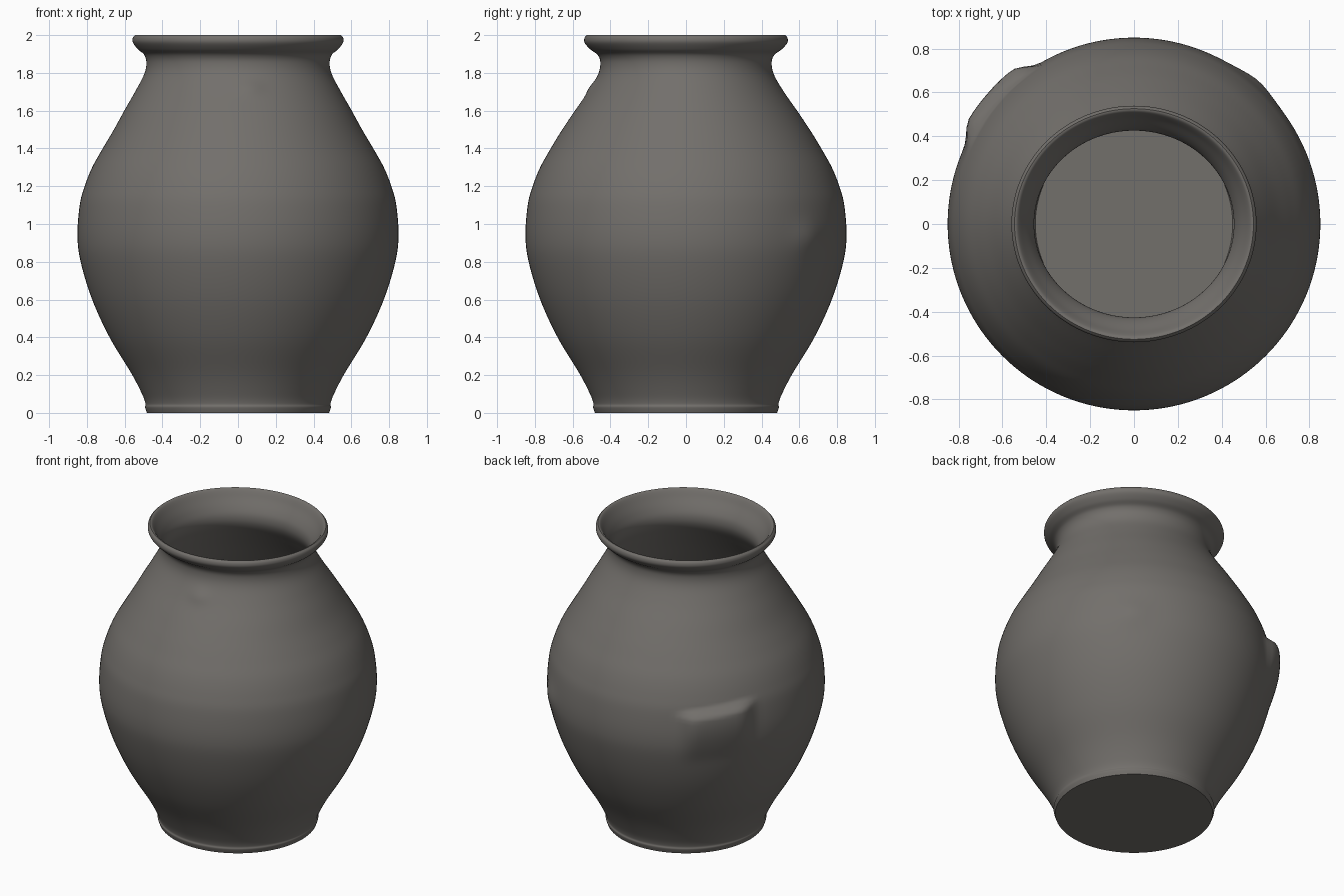
import bpy, bmesh, math

if "Cube" in bpy.data.objects:
    bpy.data.objects.remove(bpy.data.objects["Cube"])

SEGMENTS = 144
STEPS = 6

# Outer wall from foot to lip as (radius, height)
OUTER = [(0.482, 0.0), (0.492, 0.03), (0.490, 0.05), (0.508, 0.10), (0.565, 0.21),
         (0.680, 0.40), (0.772, 0.60), (0.833, 0.80), (0.850, 0.94), (0.838, 1.10),
         (0.812, 1.20), (0.772, 1.30), (0.716, 1.40), (0.657, 1.50), (0.602, 1.60),
         (0.545, 1.70), (0.498, 1.79), (0.485, 1.85), (0.496, 1.895), (0.530, 1.925),
         (0.556, 1.96), (0.557, 1.985), (0.545, 2.0)]
# Inner wall from lip down to the floor
INNER = [(0.545, 2.0), (0.530, 1.993), (0.508, 1.96), (0.475, 1.90), (0.456, 1.84),
         (0.466, 1.78), (0.512, 1.70), (0.570, 1.60), (0.625, 1.50), (0.684, 1.40),
         (0.778, 1.20), (0.818, 0.94), (0.740, 0.60), (0.648, 0.40), (0.530, 0.20),
         (0.450, 0.05)]


def smooth(a, b, x):
    t = max(0.0, min(1.0, (x - a) / (b - a)))
    return t * t * (3 - 2 * t)


def spline(points):
    """Catmull-Rom curve through the profile points."""
    p = [points[0]] + points + [points[-1]]
    out = []
    for i in range(1, len(p) - 2):
        for s in range(STEPS):
            t = s / STEPS
            out.append(tuple(
                0.5 * (2 * b + (c - a) * t + (2 * a - 5 * b + 4 * c - d) * t * t
                       + (3 * b - a - 3 * c + d) * t ** 3)
                for a, b, c, d in zip(p[i - 1], p[i], p[i + 1], p[i + 2])))
    out.append(points[-1])
    return [(r, max(0.0, min(2.0, z))) for r, z in out]


def squash(z):
    """The neck is slightly oval, the lip a little less so."""
    return 1 - 0.065 * smooth(1.45, 1.82, z) + 0.03 * smooth(1.86, 1.96, z)


def bulge(az, z):
    """Broken handle stump at the back left, plus faint lumps in the clay."""
    across = smooth(120, 129, az) * (1 - smooth(147, 157, az))
    top = 1.10 + 0.04 * (az - 125) / 26
    down = (1 - smooth(top - 0.015, top + 0.03, z)) * smooth(top - 0.36, top - 0.01, z)
    lump = 0.015 * math.exp(-((az - 49) / 7) ** 2 - ((z - 0.93) / 0.08) ** 2)
    nub = 0.012 * math.exp(-((az - 277) / 7) ** 2 - ((z - 1.72) / 0.04) ** 2)
    return 0.055 * across * down + lump + nub


bm = bmesh.new()


def ring(r, z, outside):
    verts = []
    for i in range(SEGMENTS):
        a = 2 * math.pi * i / SEGMENTS
        rr = r + (bulge(math.degrees(a), z) if outside else 0)
        verts.append(bm.verts.new((rr * math.cos(a), rr * math.sin(a) * squash(z), z)))
    return verts


# Pot wall: outside, over the lip and down the inside
outer = spline(OUTER)
rings = [ring(r, z, True) for r, z in outer]
rings += [ring(r, z, False) for r, z in spline(INNER)[1:]]
for lo, hi in zip(rings, rings[1:]):
    for i in range(SEGMENTS):
        j = (i + 1) % SEGMENTS
        bm.faces.new((lo[i], lo[j], hi[j], hi[i]))

# Underside and inner floor
bm.faces.new(list(reversed(rings[0])))
bm.faces.new(rings[-1])
bmesh.ops.recalc_face_normals(bm, faces=bm.faces[:])

mesh = bpy.data.meshes.new("pot")
bm.to_mesh(mesh)
bm.free()
pot = bpy.data.objects.new("pot", mesh)
bpy.context.collection.objects.link(pot)

# Single warm grey clay colour
clay = bpy.data.materials.new("grey_clay")
clay.diffuse_color = (0.17, 0.16, 0.148, 1)
clay.use_nodes = True
clay.node_tree.nodes["Principled BSDF"].inputs["Base Color"].default_value = clay.diffuse_color
mesh.materials.append(clay)

bpy.context.view_layer.objects.active = pot
pot.select_set(True)
bpy.ops.object.shade_smooth_by_angle(angle=math.radians(50))
